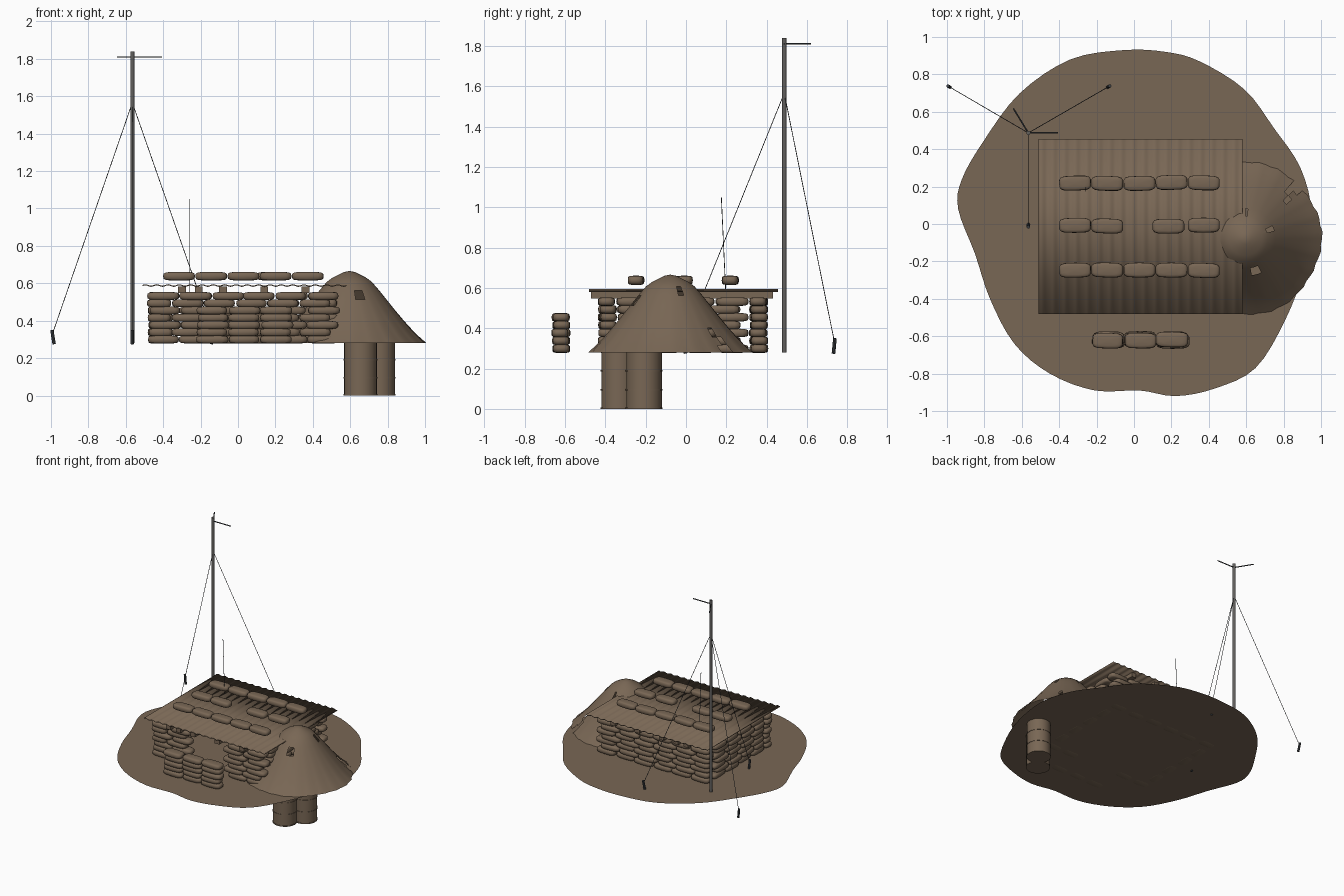
import bpy, bmesh, math, random
from mathutils import Vector, Matrix

if "Cube" in bpy.data.objects:
    bpy.data.objects.remove(bpy.data.objects["Cube"])

random.seed(4)
G = 0.28  # ground level


def material(name, rgb):
    m = bpy.data.materials.new(name)
    m.diffuse_color = (*rgb, 1)
    m.use_nodes = True
    m.node_tree.nodes["Principled BSDF"].inputs["Base Color"].default_value = m.diffuse_color
    return m


EARTH = material("earth_brown", (0.19, 0.135, 0.09))
STEEL = material("mast_grey", (0.12, 0.115, 0.11))
DARK = material("dark_metal", (0.05, 0.056, 0.062))


def finish(name, bm, mat, angle=40):
    me = bpy.data.meshes.new(name)
    bm.to_mesh(me)
    bm.free()
    ob = bpy.data.objects.new(name, me)
    bpy.context.collection.objects.link(ob)
    me.materials.append(mat)
    bpy.ops.object.select_all(action='DESELECT')
    ob.select_set(True)
    bpy.context.view_layer.objects.active = ob
    bpy.ops.object.shade_smooth_by_angle(angle=math.radians(angle))
    return ob


def add_rod(bm, a, b, r, sides=6):
    a, b = Vector(a), Vector(b)
    d = b - a
    rot = Vector((0, 0, 1)).rotation_difference(d).to_matrix().to_4x4()
    bmesh.ops.create_cone(bm, cap_ends=True, segments=sides, radius1=r, radius2=r,
                          depth=d.length, matrix=Matrix.Translation((a + b) / 2) @ rot)


def rod(name, a, b, r, mat, sides=6):
    bm = bmesh.new()
    add_rod(bm, a, b, r, sides)
    return finish(name, bm, mat)


def add_bag(bm, x, y, z, length, turn=0.0, width=0.084, height=0.043):
    """Pillow shaped bag: a sphere squared off into a rounded block."""
    vs = bmesh.ops.create_uvsphere(bm, u_segments=14, v_segments=8, radius=1)["verts"]
    m = Matrix.Translation((x, y, z)) @ Matrix.Rotation(turn, 4, 'Z')
    for v in vs:
        c = [math.copysign(abs(t) ** 0.5, t) if abs(t) > 1e-6 else 0 for t in v.co]
        big = (abs(c[0]) ** 4 + abs(c[1]) ** 4 + abs(c[2]) ** 4) ** 0.25
        c = [t / big for t in c]
        v.co = m @ Vector((c[0] * length / 2, c[1] * width / 2, c[2] * height / 2))


def wall(name, start, end, layers, gap=None, pitch=0.0388, bag=0.165):
    """Running-bond wall of bags from start to end, with an optional doorway."""
    bm = bmesh.new()
    a, b = Vector(start), Vector(end)
    d = (b - a).normalized()
    total = (b - a).length
    turn = math.atan2(d.y, d.x)
    for k in range(layers):
        n = max(1, round(total / bag))
        step = total / n
        spans = [(i * step, (i + 1) * step) for i in range(n)]
        if k % 2 and n > 3:
            spans = [(0, step * .75)] + [((i - .25) * step, (i + .75) * step)
                                         for i in range(1, n)]
        for s, e in spans:
            mid = (s + e) / 2
            if gap and gap[0] < mid < gap[1]:
                continue
            p = a + d * (mid + random.uniform(-.006, .006))
            jit = random.uniform(-.006, .006)
            add_bag(bm, p.x - d.y * jit, p.y + d.x * jit, G + pitch * (k + .5),
                    (e - s) * random.uniform(.95, 1.03), turn + random.uniform(-.04, .04))
    return finish(name, bm, EARTH, 60)


# Ground sheet: smooth closed outline
pts = [(-.05, .93), (.17, .92), (.35, .87), (.59, .72), (.75, .51), (.89, .30), (.95, .05),
       (.91, -.24), (.81, -.51), (.65, -.77), (.43, -.88), (.22, -.92), (.03, -.89),
       (-.21, -.89), (-.45, -.80), (-.64, -.64), (-.77, -.40), (-.85, -.16), (-.94, .08),
       (-.92, .24), (-.80, .45), (-.61, .70), (-.34, .88)]
bm = bmesh.new()
ring = []
P = [Vector(p) for p in pts]
for i in range(len(P)):
    p0, p1, p2, p3 = (P[(i + k - 1) % len(P)] for k in range(4))
    for t in (0, .25, .5, .75):
        q = .5 * (2 * p1 + (p2 - p0) * t + (2 * p0 - 5 * p1 + 4 * p2 - p3) * t * t
                  + (3 * p1 - p0 - 3 * p2 + p3) * t ** 3)
        ring.append(bm.verts.new((q.x, q.y, G)))
f = bm.faces.new(ring)
f.normal_update()
if f.normal.z < 0:
    f.normal_flip()
finish("ground_patch", bm, EARTH)

# Bag walls around the shelter, plus the blast wall before the doorway
wall("front_wall", (-.48, -.39), (.54, -.39), 7, gap=(.36, .60))
wall("back_wall", (-.48, .36), (.54, .36), 7)
wall("left_wall", (-.435, -.34), (-.435, .31), 7)
wall("right_wall", (.49, -.34), (.49, .31), 7)
wall("blast_wall", (-.22, -.62), (.29, -.62), 5)

# Bags weighing down the roof
bm = bmesh.new()
for y, xs in ((.22, range(5)), (-.245, range(5)), (-.01, (0, 1, 2.9, 4))):
    for i in xs:
        add_bag(bm, -.315 + i * .172, y + random.uniform(-.005, .005), .638, .172,
                random.uniform(-.03, .03), .08, .046)
finish("roof_bags", bm, EARTH, 60)

# Roof beams
bm = bmesh.new()
for x in (-.30, -.21, -.08, .14, .36):
    m = Matrix.Translation((x, -.02, .566)) @ Matrix.Diagonal((.042, .90, .036, 1))
    bmesh.ops.create_cube(bm, size=1, matrix=m)
finish("roof_beams", bm, EARTH)

# Corrugated roof sheet
bm = bmesh.new()
waves, per = 18, 8
rows = []
for i in range(waves * per + 1):
    x = -.51 + 1.09 * i / (waves * per)
    z = .588 + .004 * math.sin(2 * math.pi * i / per)
    rows.append([bm.verts.new((x, y, z + dz)) for y, dz in
                 ((-.48, -.003), (.455, -.003), (.455, .003), (-.48, .003))])
for a, b in zip(rows, rows[1:]):
    for j in range(4):
        bm.faces.new((a[j], a[(j + 1) % 4], b[(j + 1) % 4], b[j]))
bm.faces.new(rows[0])
bm.faces.new(rows[-1])
bmesh.ops.recalc_face_normals(bm, faces=bm.faces)
finish("corrugated_roof", bm, EARTH, 180)

# Draped canopy: wrinkled cone-like sheet with small tears
profile = [(.03, .66), (.06, .645), (.09, .63), (.12, .608), (.16, .562), (.20, .512),
           (.245, .456), (.29, .402), (.33, .357), (.37, .316), (.41, .28)]
cx, cy, seg = .595, -.078, 72
bm = bmesh.new()
apex = bm.verts.new((cx, cy, .666))
rings = []
for r, z in profile:
    w = (r / .41) ** 2
    ring = []
    for i in range(seg):
        t = 2 * math.pi * i / seg
        rr = r * (1 + w * (.010 * math.sin(24 * t) + .012 * math.sin(5 * t + 1)) - .01 * w)
        ring.append(bm.verts.new((cx + rr * math.cos(t), cy + rr * math.sin(t), z)))
    rings.append(ring)
for i in range(seg):
    j = (i + 1) % seg
    bm.faces.new((apex, rings[0][i], rings[0][j]))
    for a, b in zip(rings, rings[1:]):
        bm.faces.new((a[i], b[i], b[j], a[j]))
bm.normal_update()
tears = []
for (x, y), n in (((.655, -.25), 3), ((.72, -.035), 2), ((.83, .13), 1),
                  ((.85, .20), 3), ((.60, .05), 1)):
    near = sorted(bm.faces, key=lambda f: (f.calc_center_median().xy - Vector((x, y))).length)
    tears += near[:n]
bmesh.ops.delete(bm, geom=list(set(tears)), context='FACES')
finish("canopy", bm, EARTH, 60)

# Sunken drums with hoops
for n, (x, y) in enumerate(((.655, -.332), (.752, -.208))):
    bm = bmesh.new()
    add_rod(bm, (x, y, 0), (x, y, G + .005), .088, 24)
    for z in (.004, .095, .19):
        add_rod(bm, (x, y, z - .004), (x, y, z + .004), .091, 24)
    finish("drum_%d" % (n + 1), bm, EARTH)

# Mast, cross arms, guy wires and stakes
mx, my = -.565, .487
rod("mast", (mx, my, G), (mx, my, 1.84), .0115, STEEL, 10)
for n, (x, y) in enumerate(((-.405, .487), (-.645, .618))):
    rod("cross_arm_%d" % (n + 1), (mx, my, 1.81), (x, y, 1.81), .004, DARK)
for n, (x, y) in enumerate(((-.99, .735), (-.135, .735), (-.565, -.01))):
    inward = (Vector((mx, my)) - Vector((x, y))).normalized()
    foot, top = Vector((x, y)) - inward * -.008, Vector((x, y)) + inward * -.006
    rod("guy_wire_%d" % (n + 1), (mx, my, 1.565), (x, y, .335), .002, DARK, 5)
    rod("stake_%d" % (n + 1), (foot.x, foot.y, .275), (top.x, top.y, .35), .009, DARK, 8)

# Whip aerial rising through the roof
rod("aerial", (-.258, .198, .55), (-.258, .175, 1.05), .002, DARK, 5)
